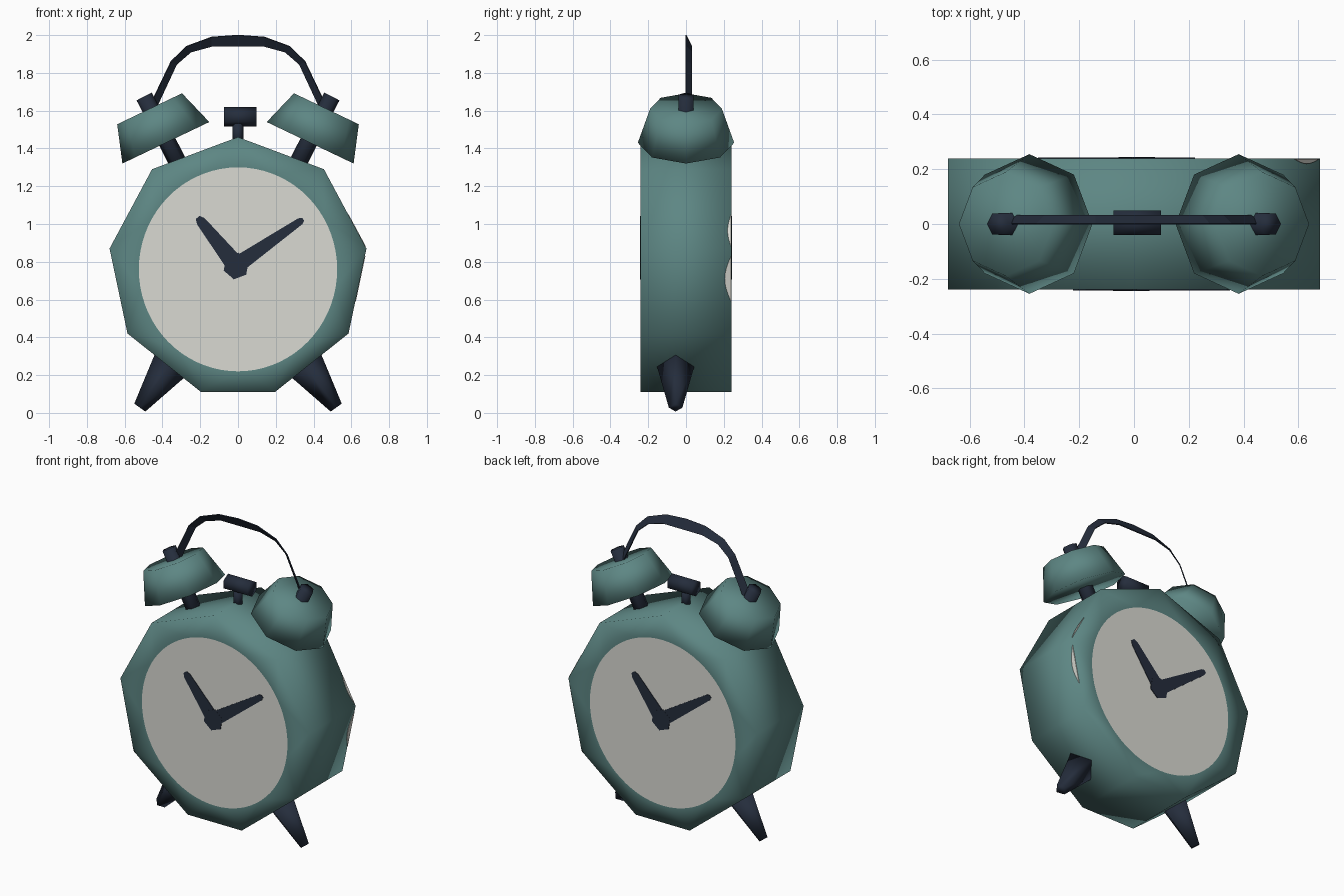
import bpy, bmesh, math
from mathutils import Vector

if "Cube" in bpy.data.objects:
    bpy.data.objects.remove(bpy.data.objects["Cube"])


def material(name, rgb):
    m = bpy.data.materials.new(name)
    m.diffuse_color = (*rgb, 1)
    m.use_nodes = True
    m.node_tree.nodes["Principled BSDF"].inputs["Base Color"].default_value = m.diffuse_color
    return m


TEAL = material("teal enamel", (0.11, 0.24, 0.23))
CREAM = material("cream dial", (0.70, 0.70, 0.65))
NAVY = material("dark navy", (0.018, 0.026, 0.045))


def finish(name, bm, mats, smooth=True):
    bmesh.ops.recalc_face_normals(bm, faces=bm.faces)
    me = bpy.data.meshes.new(name)
    bm.to_mesh(me)
    bm.free()
    for m in mats:
        me.materials.append(m)
    for p in me.polygons:
        p.use_smooth = smooth
    ob = bpy.data.objects.new(name, me)
    bpy.context.collection.objects.link(ob)
    return ob


def frustum(name, p0, p1, r0, r1, n, mat):
    """Closed tapered prism between two points, one corner in the xz plane."""
    p0, p1 = Vector(p0), Vector(p1)
    w = (p1 - p0).normalized()
    v = Vector((0, 1, 0))
    u = v.cross(w)
    bm = bmesh.new()
    rings = []
    for p, r in ((p0, r0), (p1, r1)):
        rings.append([bm.verts.new(p + r * (math.cos(a) * u + math.sin(a) * v))
                      for a in (2 * math.pi * i / n for i in range(n))])
    for i in range(n):
        j = (i + 1) % n
        bm.faces.new((rings[0][i], rings[0][j], rings[1][j], rings[1][i]))
    for ring in rings:
        bm.faces.new(ring)
    return finish(name, bm, [mat])


def plate(name, points, offset, mat):
    """Thin flat plate: outline points pushed along the offset vector."""
    bm = bmesh.new()
    a = [bm.verts.new(p) for p in points]
    b = [bm.verts.new(Vector(p) + Vector(offset)) for p in points]
    for i in range(len(a)):
        j = (i + 1) % len(a)
        bm.faces.new((a[i], a[j], b[j], b[i]))
    bm.faces.new(a)
    bm.faces.new(b)
    return finish(name, bm, [mat], False)


# Nine-sided case with an oval dial cut into both ends
D = 0.24
half = [(0.455, 1.29), (0.68, 0.87), (0.585, 0.42), (0.195, 0.11)]
rim = [(0, 1.46)] + half + [(-x, z) for x, z in reversed(half)]
STEP = 8
COUNT = STEP * len(rim)
bm = bmesh.new()
outer = []
for y in (-D, D):
    ring = [bm.verts.new((x, y, z)) for x, z in rim]
    oval = []
    for k in range(COUNT):
        a = 2 * math.pi * k / COUNT
        oval.append(bm.verts.new((0.525 * math.sin(a), y, 0.76 + 0.54 * math.cos(a))))
    for i in range(len(ring)):
        j = (i + 1) % len(ring)
        for k in range(STEP):
            corner = ring[i] if k < STEP // 2 else ring[j]
            bm.faces.new((corner, oval[i * STEP + k], oval[(i * STEP + k + 1) % COUNT]))
        bm.faces.new((ring[i], ring[j], oval[i * STEP + STEP // 2]))
    bm.faces.new(oval).material_index = 1
    outer.append(ring)
for i in range(len(rim)):
    j = (i + 1) % len(rim)
    bm.faces.new((outer[0][i], outer[0][j], outer[1][j], outer[1][i]))
finish("clock_case", bm, [TEAL, CREAM])


# Painted hands, turned half way round for the back dial
def hand(name, tip, w0, w1, s):
    base = Vector((-0.01, 0.78))
    tip = Vector(tip)
    d = (tip - base).normalized()
    n = Vector((-d.y, d.x))
    pts = [base + n * w0, base - n * w0, tip - n * w1 - d * w1,
           tip - n * w1 * 0.5, tip + n * w1 * 0.5, tip + n * w1 - d * w1]
    plate(name, [(s * p.x, -s * D, p.y) for p in pts], (0, -s * 0.003, 0), NAVY)


for side, s in (("front", 1), ("back", -1)):
    hand(side + "_hour_hand", (-0.213, 1.035), 0.05, 0.026, s)
    hand(side + "_minute_hand", (0.345, 1.025), 0.045, 0.019, s)
    hub = [(s * (-0.01 + 0.07 * math.sin(a)), -s * D, 0.778 + 0.072 * math.cos(a))
           for a in (math.radians(10 + 60 * k) for k in range(6))]
    plate(side + "_hand_hub", hub, (0, -s * 0.004, 0), NAVY)


# Small pale marks on the rear right rim
def rim_mark(name, a, b, z0, z1, depth):
    pts = []
    for k in range(9):
        t = k / 8
        z = z0 + (z1 - z0) * t
        x = a[0] + (b[0] - a[0]) * (z - a[1]) / (b[1] - a[1])
        pts.append((x, 0.238 - depth * math.sin(math.pi * t), z))
    plate(name, pts, (0.003, 0, 0), CREAM)


rim_mark("lower_rim_mark", rim[3], rim[2], 0.59, 0.83, 0.033)
rim_mark("upper_rim_mark", rim[2], rim[1], 0.88, 1.05, 0.018)

# Bells, bell posts and splayed feet on both sides
for side, s in (("left", -1), ("right", 1)):
    frustum(side + "_bell", (s * 0.382, 0, 1.43), (s * 0.468, 0, 1.61),
            0.255, 0.19, 8, TEAL)
    frustum(side + "_bell_post", (s * 0.29, 0, 1.27), (s * 0.497, 0, 1.675),
            0.048, 0.045, 6, NAVY)
    frustum(side + "_foot", (s * 0.36, -0.055, 0.25), (s * 0.52, -0.055, 0.028),
            0.1, 0.036, 4, NAVY)

# Striker between the bells
frustum("striker_stem", (0, 0, 1.42), (0, 0, 1.54), 0.03, 0.03, 6, NAVY)
frustum("striker_head", (-0.075, 0.005, 1.567), (0.098, 0.005, 1.567),
        0.052, 0.052, 6, NAVY)

# Slanted ribbon handle
right = [((0, 2.0), (0, 1.94)), ((0.14, 1.99), (0.14, 1.94)),
         ((0.275, 1.94), (0.25, 1.91)), ((0.355, 1.86), (0.325, 1.845)),
         ((0.465, 1.63), (0.43, 1.62))]
left = [((-a[0], a[1]), (-b[0], b[1])) for a, b in reversed(right[1:])]
bm = bmesh.new()
rows = [(bm.verts.new((a[0], 0.0, a[1])), bm.verts.new((b[0], 0.03, b[1])))
        for a, b in left + right]
for r, q in zip(rows, rows[1:]):
    bm.faces.new((r[0], q[0], q[1], r[1]))
handle = finish("carry_handle", bm, [NAVY], False)
mod = handle.modifiers.new("thickness", "SOLIDIFY")
mod.thickness = 0.006
mod.offset = 0
